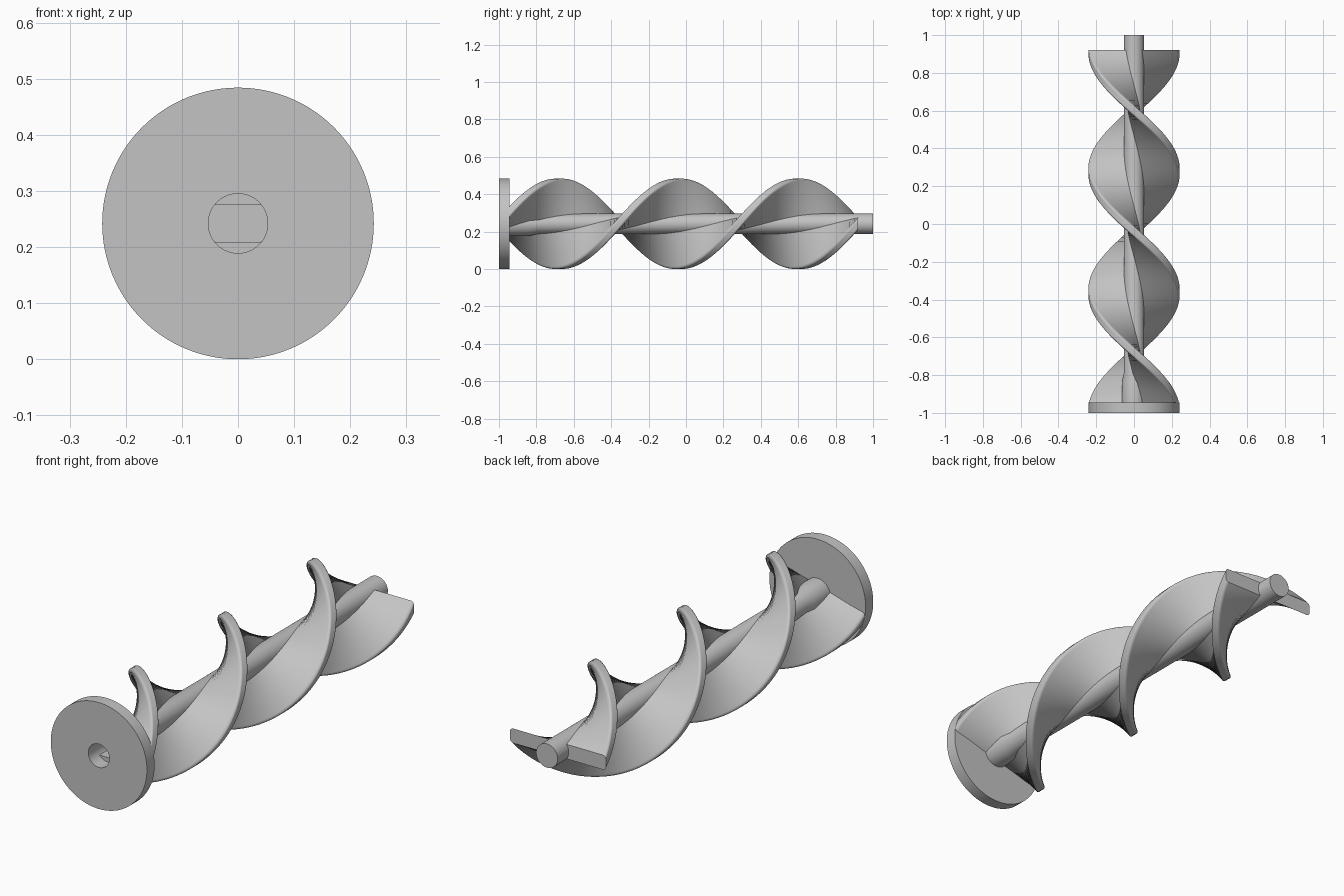
import bpy, bmesh
from math import sin, cos, pi, asin, radians

cube = bpy.data.objects.get("Cube")
if cube:
    bpy.data.objects.remove(cube, do_unlink=True)

RADIUS = 0.242          # disc and blade radius, also the axis height
SHAFT = 0.054
HALF_THICK = 0.033      # half the blade thickness
PITCH = 0.64            # length of half a turn
BLADE_END = 0.92

grey = bpy.data.materials.new("plain grey")
grey.use_nodes = True
colour = (0.55, 0.55, 0.55, 1)
grey.diffuse_color = colour
grey.node_tree.nodes["Principled BSDF"].inputs["Base Color"].default_value = colour


def circle(r, n=96):
    return [(r * cos(2 * pi * i / n), r * sin(2 * pi * i / n)) for i in range(n)]


def arc(cx, cz, r, a0, a1, n=6):
    return [(cx + r * cos(a0 + (a1 - a0) * i / n),
             cz + r * sin(a0 + (a1 - a0) * i / n)) for i in range(n + 1)]


def sweep(name, section, stations):
    """Carry an x-z section along y; each station is (y, scale, turn)."""
    bm = bmesh.new()
    rings = []
    for y, s, a in stations:
        rings.append([bm.verts.new((s * (x * cos(a) - z * sin(a)), y,
                                    RADIUS + s * (x * sin(a) + z * cos(a))))
                      for x, z in section])
    n = len(section)
    for r0, r1 in zip(rings, rings[1:]):
        for i in range(n):
            j = (i + 1) % n
            bm.faces.new((r0[i], r0[j], r1[j], r1[i]))
    bm.faces.new(rings[0])
    bm.faces.new(rings[-1])
    bmesh.ops.recalc_face_normals(bm, faces=bm.faces)
    mesh = bpy.data.meshes.new(name)
    bm.to_mesh(mesh)
    bm.free()
    mesh.materials.append(grey)
    ob = bpy.data.objects.new(name, mesh)
    bpy.context.collection.objects.link(ob)
    return ob


def activate(ob):
    bpy.ops.object.select_all(action='DESELECT')
    ob.select_set(True)
    bpy.context.view_layer.objects.active = ob


def cut(ob, cutter):
    mod = ob.modifiers.new("hole", 'BOOLEAN')
    mod.operation = 'DIFFERENCE'
    mod.solver = 'EXACT'
    mod.object = cutter
    activate(ob)
    bpy.ops.object.modifier_apply(modifier=mod.name)


# End disc and shaft with its thicker, tapered collar
disc = sweep("end_disc", circle(RADIUS, 128), [(-1, 1, 0), (-0.945, 1, 0)])
shaft = sweep("shaft", circle(SHAFT),
              [(-0.96, 1.2, 0), (-0.84, 1.2, 0), (-0.79, 1, 0), (1, 1, 0)])

# Round hole through the disc, then a deeper socket with two flats
hole = circle(0.053)
flats = [(x, max(-HALF_THICK, min(HALF_THICK, z))) for x, z in hole]
round_cutter = sweep("round_cutter", hole, [(-1.1, 1, 0), (-0.935, 1, 0)])
socket_cutter = sweep("socket_cutter", flats, [(-1.05, 1, 0), (-0.82, 1, 0)])
cut(disc, round_cutter)
cut(shaft, round_cutter)
cut(shaft, socket_cutter)
for helper in (round_cutter, socket_cutter):
    bpy.data.objects.remove(helper, do_unlink=True)

# Two twisted blades with rounded outer edges, rooted in the shaft
edge = 0.016
root = asin(HALF_THICK / (SHAFT - 0.0005))
tip_x = RADIUS - edge - 0.001
section = (arc(tip_x, edge - HALF_THICK, edge, -pi / 2, 0)
           + arc(tip_x, HALF_THICK - edge, edge, 0, pi / 2)
           + arc(0, 0, SHAFT - 0.0005, root, -root, 8))
steps = 200
start = -0.97
blades = []
for name, turn in (("left_blade", 0), ("right_blade", pi)):
    stations = []
    for i in range(steps + 1):
        y = start + (BLADE_END - start) * i / steps
        stations.append((y, 1, turn + pi * (y + 1) / PITCH))
    blades.append(sweep(name, section, stations))

for ob in [disc, shaft] + blades:
    activate(ob)
    bpy.ops.object.shade_smooth_by_angle(angle=radians(30))
